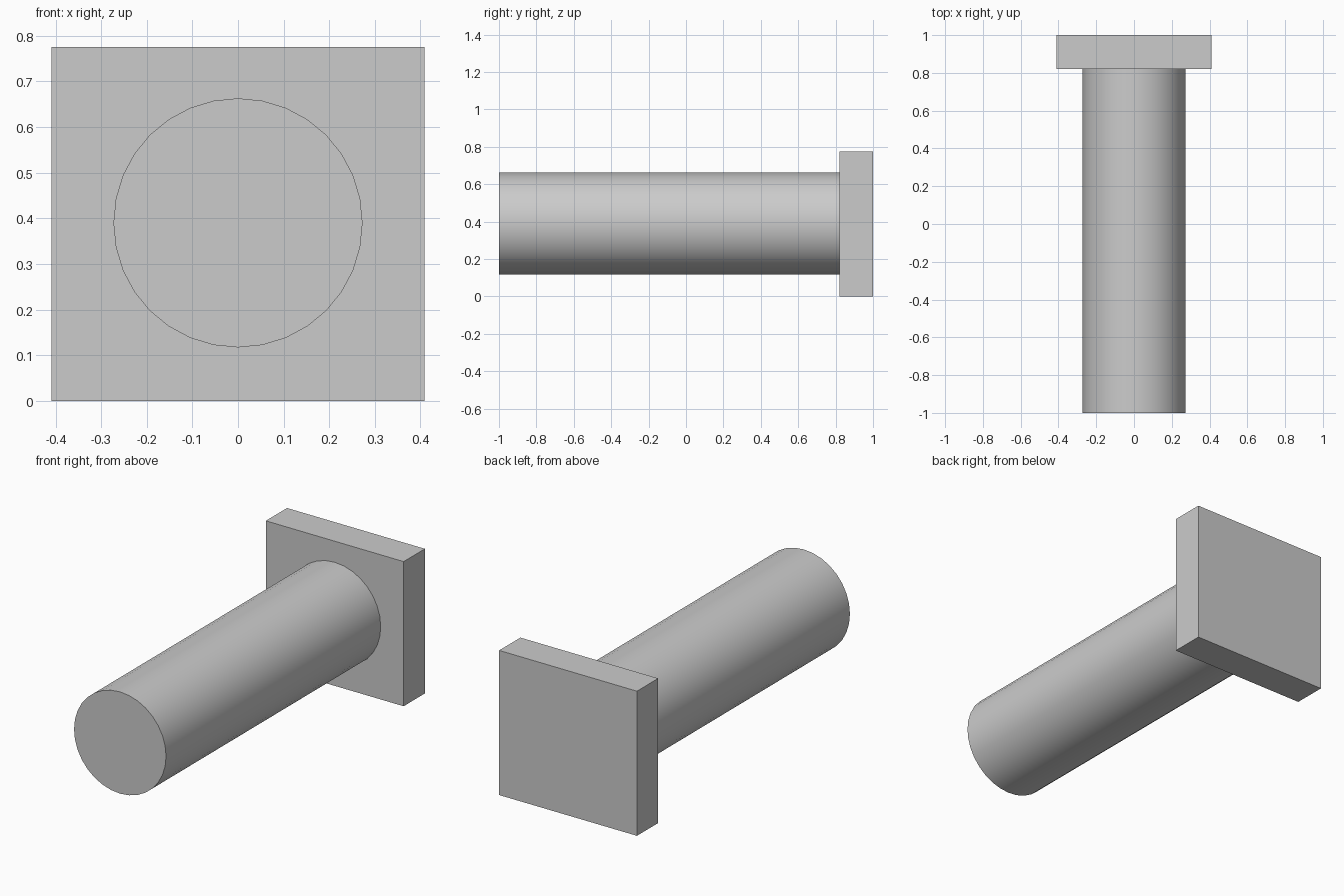
import bpy
import math

if "Cube" in bpy.data.objects:
    bpy.data.objects.remove(bpy.data.objects["Cube"])

PLATE_W, PLATE_H = 0.818, 0.776
PLATE_FRONT, PLATE_BACK = 0.82, 1.0
SHAFT_R, SHAFT_Z = 0.273, 0.39

# Rectangular end plate standing on the ground
bpy.ops.mesh.primitive_cube_add(
    size=1, location=(0, (PLATE_FRONT + PLATE_BACK) / 2, PLATE_H / 2))
plate = bpy.context.object
plate.name = "end_plate"
plate.scale = (PLATE_W, PLATE_BACK - PLATE_FRONT, PLATE_H)
bpy.ops.object.transform_apply(location=False, rotation=False, scale=True)

# Round shaft running forward from the plate, seated slightly into it
shaft_end = PLATE_FRONT + 0.005
bpy.ops.mesh.primitive_cylinder_add(
    vertices=32, radius=SHAFT_R, depth=shaft_end + 1.0,
    location=(0, (shaft_end - 1.0) / 2, SHAFT_Z),
    rotation=(math.pi / 2, 0, 0))
shaft = bpy.context.object
shaft.name = "shaft"
bpy.ops.object.shade_smooth_by_angle(angle=math.radians(30))
